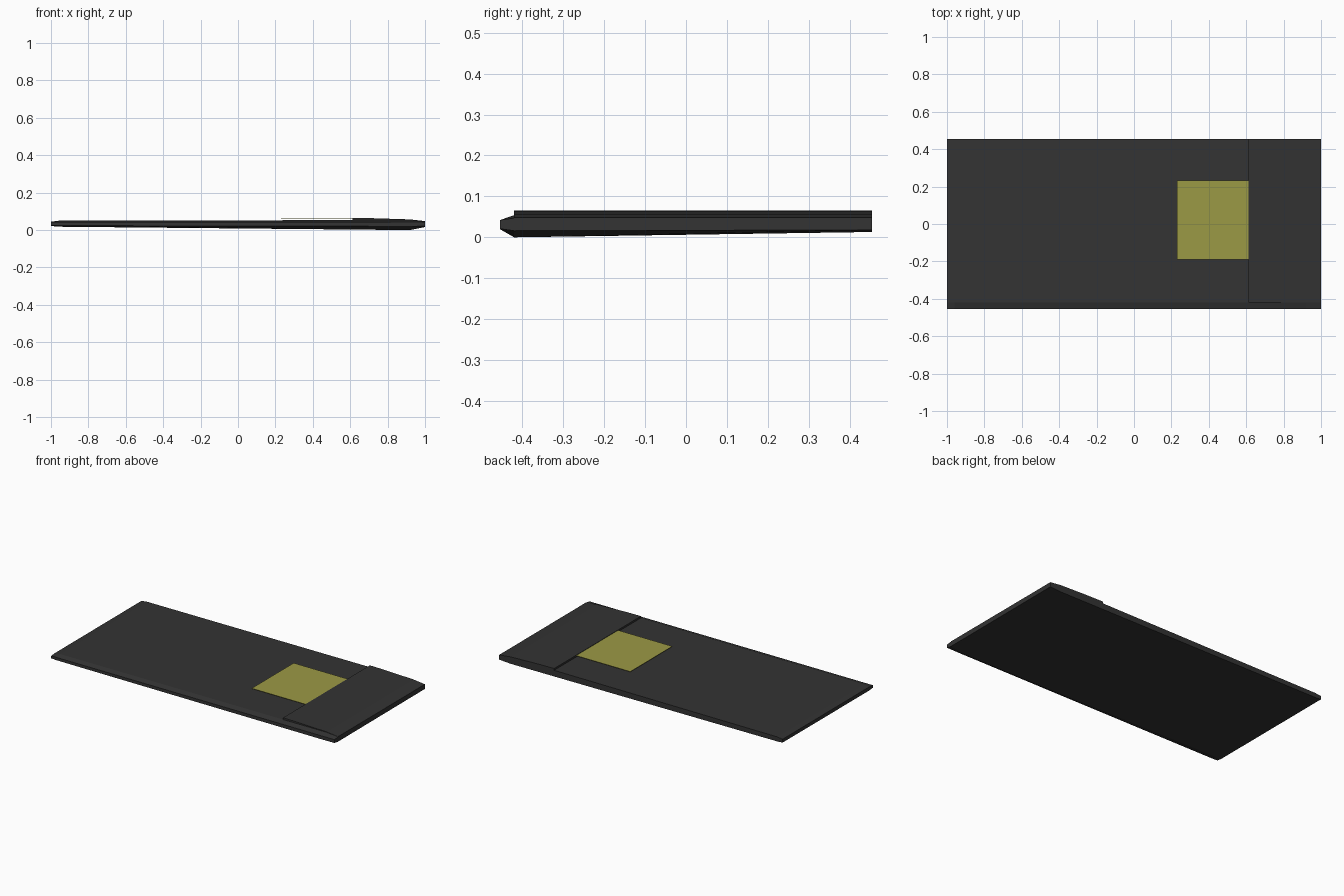
import bpy, bmesh

if "Cube" in bpy.data.objects:
    bpy.data.objects.remove(bpy.data.objects["Cube"])

def material(name, rgb):
    m = bpy.data.materials.new(name)
    m.diffuse_color = (*rgb, 1)
    m.use_nodes = True
    m.node_tree.nodes["Principled BSDF"].inputs["Base Color"].default_value = m.diffuse_color
    return m

charcoal = material("charcoal", (0.033, 0.033, 0.033))
yellow = material("pale_yellow", (0.33, 0.32, 0.06))

def loft(name, rings, mat):
    """Join equal-length closed rings of points and cap both ends."""
    bm = bmesh.new()
    vs = [[bm.verts.new(p) for p in r] for r in rings]
    n = len(vs[0])
    for a, b in zip(vs, vs[1:]):
        for i in range(n):
            j = (i + 1) % n
            bm.faces.new((a[i], a[j], b[j], b[i]))
    bm.faces.new(vs[0])
    bm.faces.new(vs[-1])
    bmesh.ops.recalc_face_normals(bm, faces=bm.faces)
    me = bpy.data.meshes.new(name)
    bm.to_mesh(me)
    bm.free()
    me.materials.append(mat)
    ob = bpy.data.objects.new(name, me)
    bpy.context.collection.objects.link(ob)
    return ob

FRONT, LIP, BACK = -0.455, -0.42, 0.455

# Thin slab: bevelled front edge, tapered ends
# columns: x, bottom at lip, bottom at back, front edge low, front edge high, top
body = [(-1.00, 0.022, 0.023, 0.026, 0.042, 0.045),
        (-0.96, 0.018, 0.021, 0.024, 0.042, 0.050),
        (0.92, 0.000, 0.013, 0.020, 0.042, 0.054),
        (1.00, 0.016, 0.018, 0.021, 0.042, 0.047)]
loft("slab", [[(x, FRONT, lo), (x, LIP, b0), (x, BACK, b1),
               (x, BACK, t), (x, LIP, t), (x, FRONT, hi)]
              for x, b0, b1, lo, hi, t in body], charcoal)

# Raised end plate, thinning toward the end
plate = [(0.612, 0.045, 0.065), (0.72, 0.045, 0.0635),
         (0.92, 0.045, 0.057), (1.0, 0.040, 0.048)]
loft("end_plate", [[(x, LIP, b), (x, BACK, b), (x, BACK, t), (x, LIP, t)]
                   for x, b, t in plate], charcoal)

# Yellow panel sitting just above the slab
loft("yellow_panel", [[(x, -0.19, 0.0605), (x, 0.233, 0.0605),
                       (x, 0.233, 0.0625), (x, -0.19, 0.0625)]
                      for x in (0.23, 0.614)], yellow)
